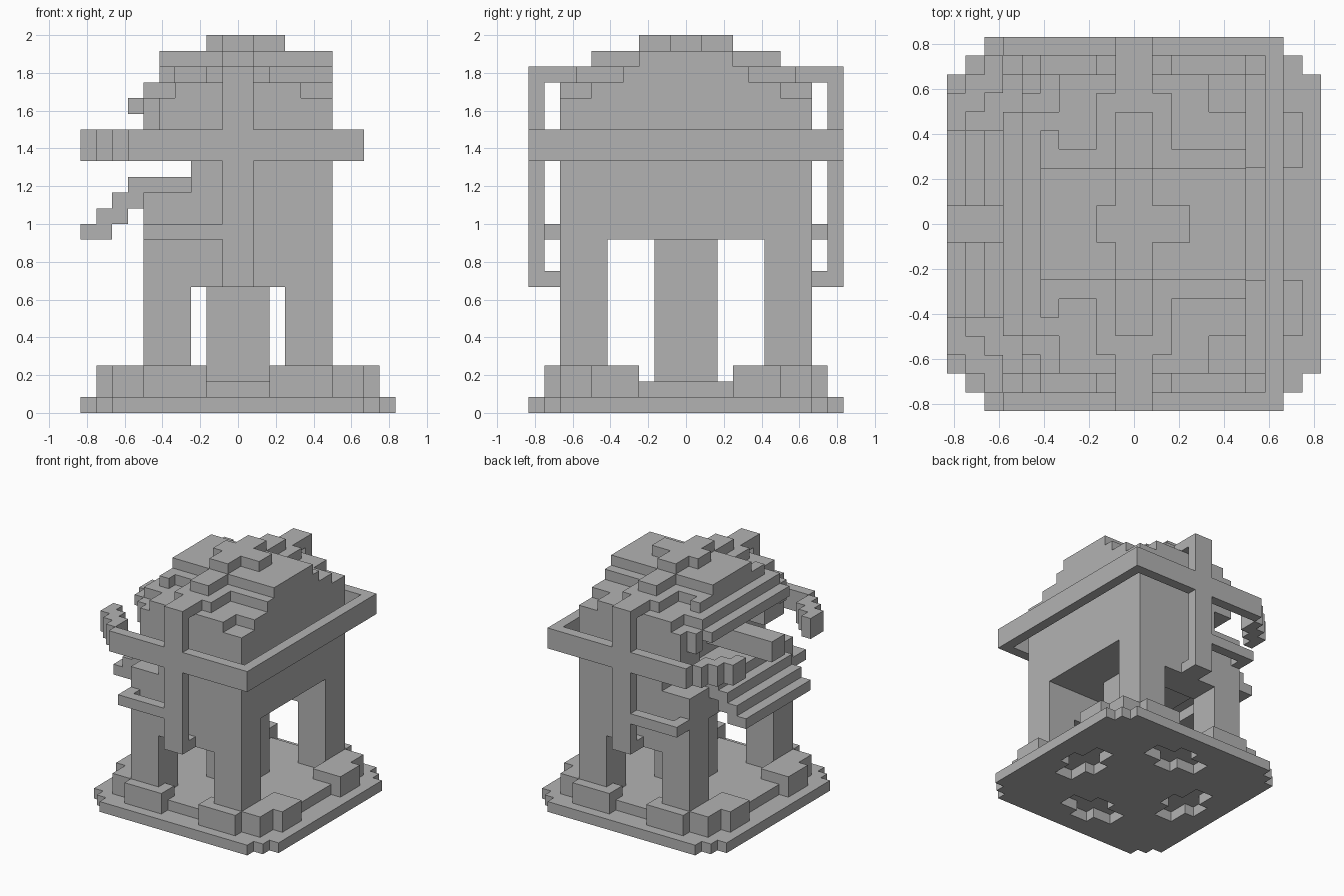
import bpy, bmesh

cube = bpy.data.objects.get("Cube")
if cube:
    bpy.data.objects.remove(cube)

U = 1 / 12  # one block

stone = bpy.data.materials.new("plain_grey")
stone.use_nodes = True
GREY = (0.45, 0.45, 0.45, 1)
stone.diffuse_color = GREY
stone.node_tree.nodes["Principled BSDF"].inputs["Base Color"].default_value = GREY


def finish(name, bm):
    bmesh.ops.recalc_face_normals(bm, faces=bm.faces)
    mesh = bpy.data.meshes.new(name)
    bm.to_mesh(mesh)
    bm.free()
    mesh.materials.append(stone)
    obj = bpy.data.objects.new(name, mesh)
    bpy.context.collection.objects.link(obj)
    return obj


def prism_into(bm, outline, z0, z1):
    base = [bm.verts.new((x * U, y * U, z0 * U)) for x, y in outline]
    face = bm.faces.new(base)
    out = bmesh.ops.extrude_face_region(bm, geom=[face])
    top = [g for g in out["geom"] if isinstance(g, bmesh.types.BMVert)]
    bmesh.ops.translate(bm, verts=top, vec=(0, 0, (z1 - z0) * U))


def rect(x0, x1, y0, y1):
    return [(x0, y0), (x1, y0), (x1, y1), (x0, y1)]


def boxes(name, *specs, mirror=False):
    """Blocks given as (x0, x1, y0, y1, z0, z1), optionally mirrored in y."""
    bm = bmesh.new()
    for x0, x1, y0, y1, z0, z1 in specs:
        prism_into(bm, rect(x0, x1, y0, y1), z0, z1)
        if mirror:
            prism_into(bm, rect(x0, x1, -y1, -y0), z0, z1)
    return finish(name, bm)


def centred(name, *specs):
    """Blocks centred on y, given as (x0, x1, half_y, z0, z1)."""
    return boxes(name, *[(a, b, -h, h, c, d) for a, b, h, c, d in specs])


def four_way(quarter):
    """Full outline from the points of the first quadrant."""
    back = quarter[::-1]
    return (quarter + [(-x, y) for x, y in back]
            + [(-x, -y) for x, y in quarter] + [(x, -y) for x, y in back])


# Base plate with stepped corners and cross-shaped recesses underneath
bm = bmesh.new()
prism_into(bm, four_way([(10, 8), (9, 8), (9, 9), (8, 9), (8, 10)]), 0, 1)
base = finish("base_plate", bm)
plus = four_way([(2, 1), (1, 1), (1, 3)])
cutters = []
for cx, cy in [(6, 0), (-6, 0), (0, 6), (0, -6)]:
    bm = bmesh.new()
    shape = [(cx + (x if cx else y), cy + (y if cx else x)) for x, y in plus]
    prism_into(bm, shape, -1, 2)
    cutter = finish("recess_cutter", bm)
    cutter.hide_render = True
    cutters.append(cutter)
    mod = base.modifiers.new("recess", "BOOLEAN")
    mod.operation = "DIFFERENCE"
    mod.solver = "EXACT"
    mod.object = cutter
bpy.context.view_layer.update()
graph = bpy.context.evaluated_depsgraph_get()
cut_mesh = bpy.data.meshes.new_from_object(base.evaluated_get(graph))
base.modifiers.clear()
base.data = cut_mesh
for cutter in cutters:
    bpy.data.objects.remove(cutter)

centred("floor_slab", (-8, 8, 8, 1, 2))

# Stepped plinths around each leg
corner = [(2, 9), (6, 9), (6, 8), (8, 8), (8, 6), (9, 6), (9, 3),
          (6, 3), (6, 5), (3, 5), (3, 7), (2, 7)]
bm = bmesh.new()
for sx in (1, -1):
    for sy in (1, -1):
        prism_into(bm, [(sx * x, sy * y) for x, y in corner], 1, 3)
finish("corner_plinths", bm)

# Legs, lintels, centre pillar
boxes("legs", (3, 6, 5, 8, 2, 11), (-6, -3, 5, 8, 2, 11), mirror=True)
boxes("lintels", (-3, 3, 5, 8, 8, 11), mirror=True)
centred("centre_pillar", (-2, 2, 2, 2, 11))

# Main body, cut back on the open side
centred("body", (-6, 6, 8, 11, 14), (-3, 6, 8, 14, 20))
boxes("open_side_walls", (-5, -3, 5, 8, 16, 20), (-6, -5, 6, 7, 18, 20),
      mirror=True)

# Stepped roof
centred("roof", (-4, 4, 8, 20, 21), (4, 6, 6, 20, 21), (-6, -4, 6, 20, 21),
        (-2, 2, 7, 21, 22), (-5, 6, 4, 21, 22),
        (-5, 6, 3, 22, 23), (-1, 1, 6, 22, 23),
        (-2, 3, 1, 23, 24), (-1, 1, 3, 23, 24))
boxes("roof_chips", (-5, -4, 4, 5, 21, 22), mirror=True)

# Upper and lower stepped awnings on the open side
centred("upper_awning", (-7, -6, 6, 19, 20))
centred("lower_awning", (-7, -3, 5, 14, 15),
        *[(-8 - i, -6 - i, 5, 13 - i, 14 - i) for i in range(3)])
centred("side_beam", (-10, -3, 1, 16, 18))

# Free-standing belt, broken outwards on the open side
centred("belt_side", (7, 8, 9, 16, 18))
boxes("belt_front_back", (-7, 8, 9, 10, 16, 18), mirror=True)
boxes("belt_ends", (-8, -7, 7, 9, 16, 18), (-9, -8, 6, 8, 16, 18),
      (-10, -9, 5, 7, 16, 18), mirror=True)

# Vertical straps with their feet and top ties, and the small side rails
boxes("straps", (-1, 1, 9, 10, 8, 22), (-1, 1, 8, 9, 8, 9),
      (-1, 1, 7, 9, 21, 22), mirror=True)
boxes("side_rails", (-6, -1, 9, 10, 11, 12), (-6, -5, 8, 9, 11, 12),
      mirror=True)
